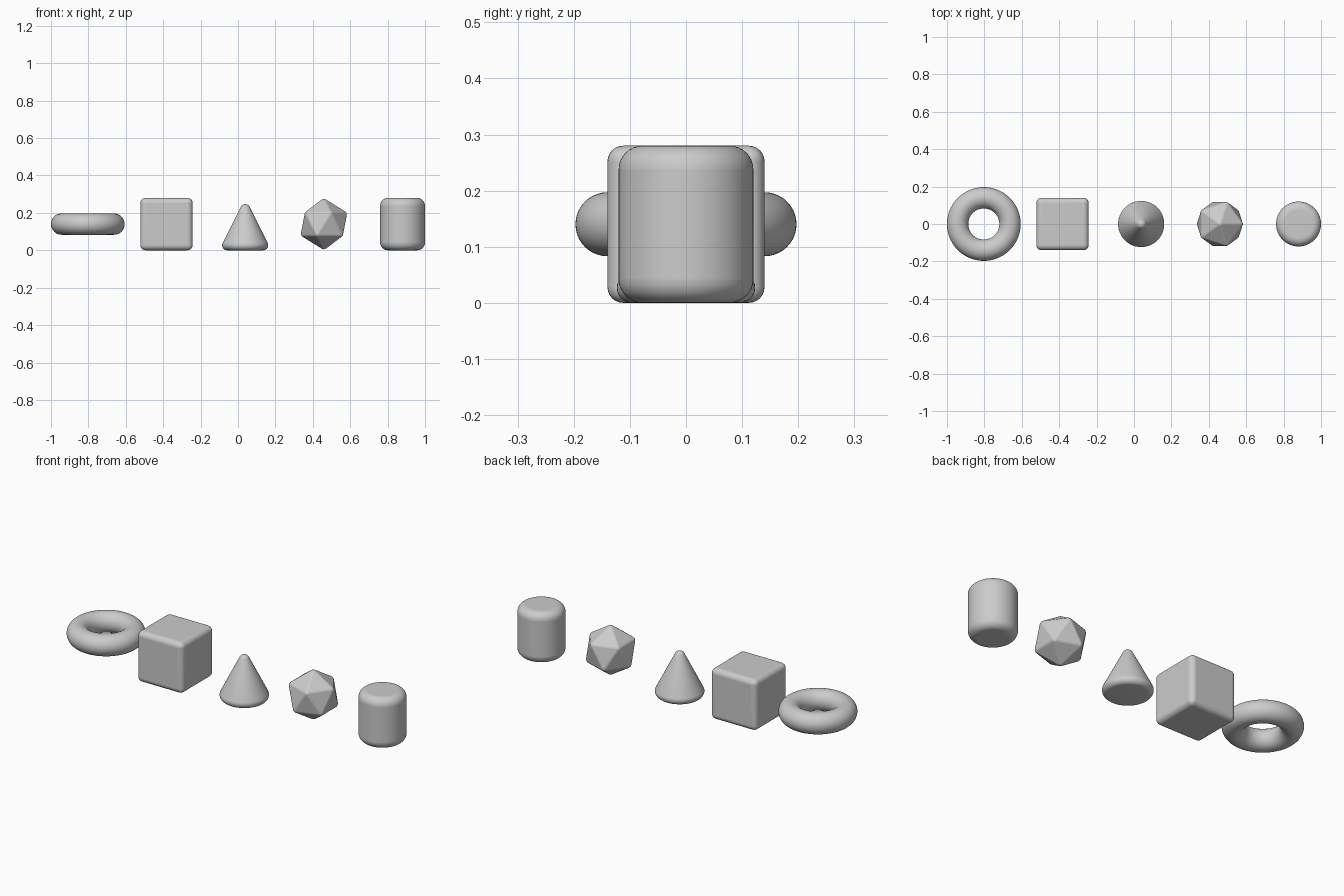
import bpy
from math import sin, cos, radians, atan2, pi

if "Cube" in bpy.data.objects:
    bpy.data.objects.remove(bpy.data.objects["Cube"])

X0, STEP, MID = -0.803, 0.4207, 0.14   # row start, spacing, centre height


def place(i):
    return (X0 + STEP * i, 0, MID)


def finish(name, bevel=0, segments=6, angle=30):
    ob = bpy.context.object
    ob.name = name
    if bevel:
        m = ob.modifiers.new("round", 'BEVEL')
        m.width, m.segments = bevel, segments
        m.limit_method, m.angle_limit = 'ANGLE', radians(angle)
    bpy.ops.object.shade_smooth_by_angle(angle=radians(35))
    if bevel:
        n = ob.modifiers.new("normals", 'WEIGHTED_NORMAL')
        n.keep_sharp = True
    return ob


# ring
bpy.ops.mesh.primitive_torus_add(location=place(0), major_radius=0.14, minor_radius=0.057,
                                 major_segments=96, minor_segments=40)
finish("ring")

# rounded cube
bpy.ops.mesh.primitive_cube_add(size=0.28, location=place(1))
finish("rounded_cube", 0.028)

# rounded cone: lathe a profile with a domed tip and a soft base rim
R, H, r, SIDES = 0.14, 0.28, 0.027, 96
slope = atan2(R, H)                         # half angle at the tip
rim_x = R - r / math_tan if (math_tan := sin((pi / 2 - slope) / 2) / cos((pi / 2 - slope) / 2)) else R
tip_z = H - r / sin(slope)
profile = []
for k in range(9):                          # base rim arc
    a = -pi / 2 + (pi / 2 + slope) * k / 8
    profile.append((rim_x + r * cos(a), r + r * sin(a)))
for k in range(8):                          # tip arc
    a = slope + (pi / 2 - slope) * k / 8
    profile.append((r * cos(a), tip_z + r * sin(a)))
verts = [(x * cos(2 * pi * s / SIDES), x * sin(2 * pi * s / SIDES), z - MID)
         for x, z in profile for s in range(SIDES)]
faces = [(j * SIDES + s, j * SIDES + (s + 1) % SIDES,
          (j + 1) * SIDES + (s + 1) % SIDES, (j + 1) * SIDES + s)
         for j in range(len(profile) - 1) for s in range(SIDES)]
faces.append(tuple(reversed(range(SIDES))))
top = (len(profile) - 1) * SIDES
verts.append((0, 0, tip_z + r - MID))
faces += [(top + s, top + (s + 1) % SIDES, len(verts) - 1) for s in range(SIDES)]
mesh = bpy.data.meshes.new("rounded_cone")
mesh.from_pydata(verts, [], faces)
cone = bpy.data.objects.new("rounded_cone", mesh)
cone.location = place(2)
bpy.context.collection.objects.link(cone)
bpy.ops.object.select_all(action='DESELECT')
cone.select_set(True)
bpy.context.view_layer.objects.active = cone
finish("rounded_cone")

# twenty-sided solid with slightly softened edges
bpy.ops.mesh.primitive_ico_sphere_add(subdivisions=1, radius=0.14, location=place(3))
finish("icosahedron", 0.0075, 4)

# rounded cylinder
bpy.ops.mesh.primitive_cylinder_add(vertices=96, radius=0.12, depth=0.28, location=place(4))
finish("rounded_cylinder", 0.042, 8)
